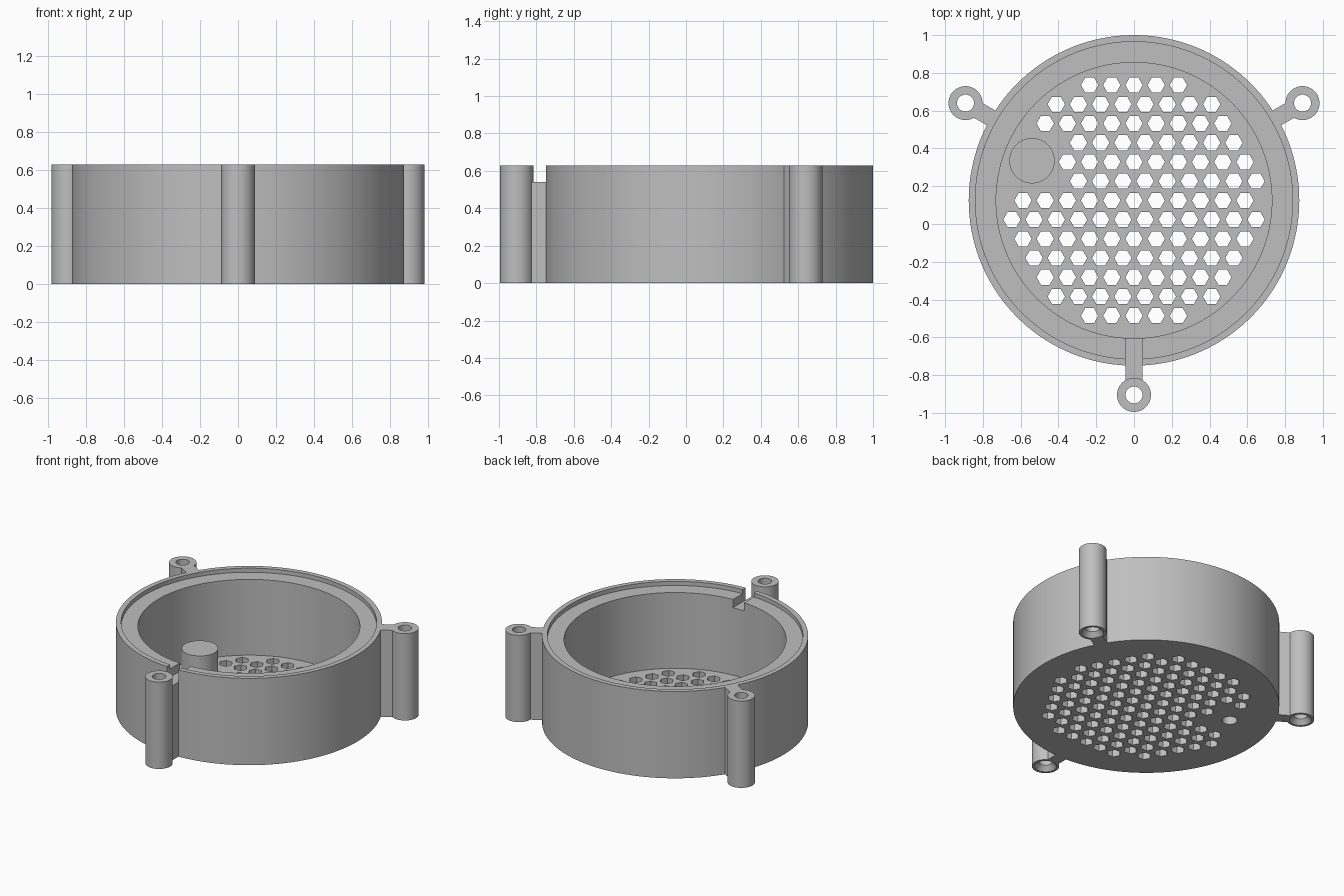
import bpy, bmesh, math
from mathutils import Matrix, Vector

if "Cube" in bpy.data.objects:
    bpy.data.objects.remove(bpy.data.objects["Cube"], do_unlink=True)

# One plain grey for everything
grey = bpy.data.materials.new("matte grey")
grey.use_nodes = True
grey.diffuse_color = (0.52, 0.52, 0.52, 1)
grey.node_tree.nodes["Principled BSDF"].inputs["Base Color"].default_value = grey.diffuse_color

HEIGHT, FLOOR, LEDGE, NOTCH = 0.63, 0.05, 0.60, 0.54
RADIUS, OPENING, LIP = 0.875, 0.73, 0.84
CENTRE = Vector((0, 0.125, 0))
POST = Vector((-0.54, 0.21, 0))      # relative to the body centre
LUG_DIST, LUG_R, WEB = 1.03, 0.09, 0.09


def finish(name, bm):
    mesh = bpy.data.meshes.new(name)
    bm.to_mesh(mesh)
    bm.free()
    mesh.materials.append(grey)
    obj = bpy.data.objects.new(name, mesh)
    bpy.context.collection.objects.link(obj)
    return obj


def add_cone(bm, pos, r_low, r_high, z0, z1, sides):
    place = Matrix.Translation((pos.x, pos.y, (z0 + z1) / 2))
    bmesh.ops.create_cone(bm, cap_ends=True, segments=sides, radius1=r_low,
                          radius2=r_high, depth=z1 - z0, matrix=place)


def cylinder(name, pos, r, z0, z1, sides=48, r_high=None):
    bm = bmesh.new()
    add_cone(bm, pos, r, r if r_high is None else r_high, z0, z1, sides)
    return finish(name, bm)


def radial_box(name, angle, d0, d1, z0, z1):
    """Box of web width running outwards from the body centre."""
    bm = bmesh.new()
    place = (Matrix.Translation(CENTRE) @ Matrix.Rotation(angle, 4, "Z")
             @ Matrix.Translation(((d0 + d1) / 2, 0, (z0 + z1) / 2))
             @ Matrix.Diagonal((d1 - d0, WEB, z1 - z0, 1)))
    bmesh.ops.create_cube(bm, size=1, matrix=place)
    return finish(name, bm)


def cut(obj, *cutters):
    for cutter in cutters:
        mod = obj.modifiers.new("cut", "BOOLEAN")
        mod.operation, mod.solver, mod.object = "DIFFERENCE", "EXACT", cutter
        bpy.context.view_layer.objects.active = obj
        bpy.ops.object.modifier_apply(modifier=mod.name)
        bpy.data.objects.remove(cutter, do_unlink=True)


# Hexagonal vent pattern, leaving out the area around the post
STEP = 0.1175
bm = bmesh.new()
for row in range(-6, 7):
    for col in range(-7, 8):
        p = Vector(((col + 0.5 * (row % 2)) * STEP, row * STEP * math.sqrt(0.75), 0))
        if p.length < 0.68 and (p - POST).length > 0.178:
            # start the hexagon with a corner pointing along x
            before = len(bm.verts)
            add_cone(bm, Vector((0, 0, 0)), 0.046, 0.046, -0.1, 0.1, 6)
            bm.verts.ensure_lookup_table()
            turn = Matrix.Translation(p + CENTRE) @ Matrix.Rotation(math.pi / 2, 4, "Z")
            bmesh.ops.transform(bm, matrix=turn, verts=bm.verts[before:])
vents = finish("vent_cutter", bm)

# Body: round tub with a recessed ledge, vents and a cable notch in front
body = cylinder("body", CENTRE, RADIUS, 0, HEIGHT, 160)
cut(body,
    cylinder("opening_cutter", CENTRE, OPENING, FLOOR, 1, 160),
    cylinder("ledge_cutter", CENTRE, LIP, LEDGE, 1, 160),
    vents,
    radial_box("notch_cutter", -math.pi / 2, 0.6, 1, NOTCH, 1),
    cylinder("post_hole_cutter", CENTRE + POST, 0.05, -0.1, 0.15))

# Post on the floor, with a blind hole from below
post = cylinder("post", CENTRE + POST, 0.12, FLOOR - 0.01, 0.216, 64)
cut(post, cylinder("post_hole_cutter", CENTRE + POST, 0.05, -0.1, 0.15))

# Three screw lugs joined to the body by webs
parts = [body, post]
for side, degrees, top in (("front", -90, NOTCH), ("left", 30, HEIGHT), ("right", 150, HEIGHT)):
    angle = math.radians(degrees)
    pos = CENTRE + LUG_DIST * Vector((math.cos(angle), math.sin(angle), 0))
    lug = cylinder(side + "_lug", pos, LUG_R, 0, HEIGHT)
    cut(lug,
        cylinder("bore_cutter", pos, 0.045, -0.1, 1),
        cylinder("countersink_cutter", pos, 0.081, -0.01, 0.04, r_high=0.04))
    web = radial_box(side + "_web", angle, 0.855, LUG_DIST - 0.07, 0, top)
    parts += [lug, web]

# Smooth round walls, crisp edges
bpy.ops.object.select_all(action="DESELECT")
for obj in parts:
    obj.select_set(True)
bpy.context.view_layer.objects.active = body
bpy.ops.object.shade_smooth_by_angle(angle=math.radians(30))
